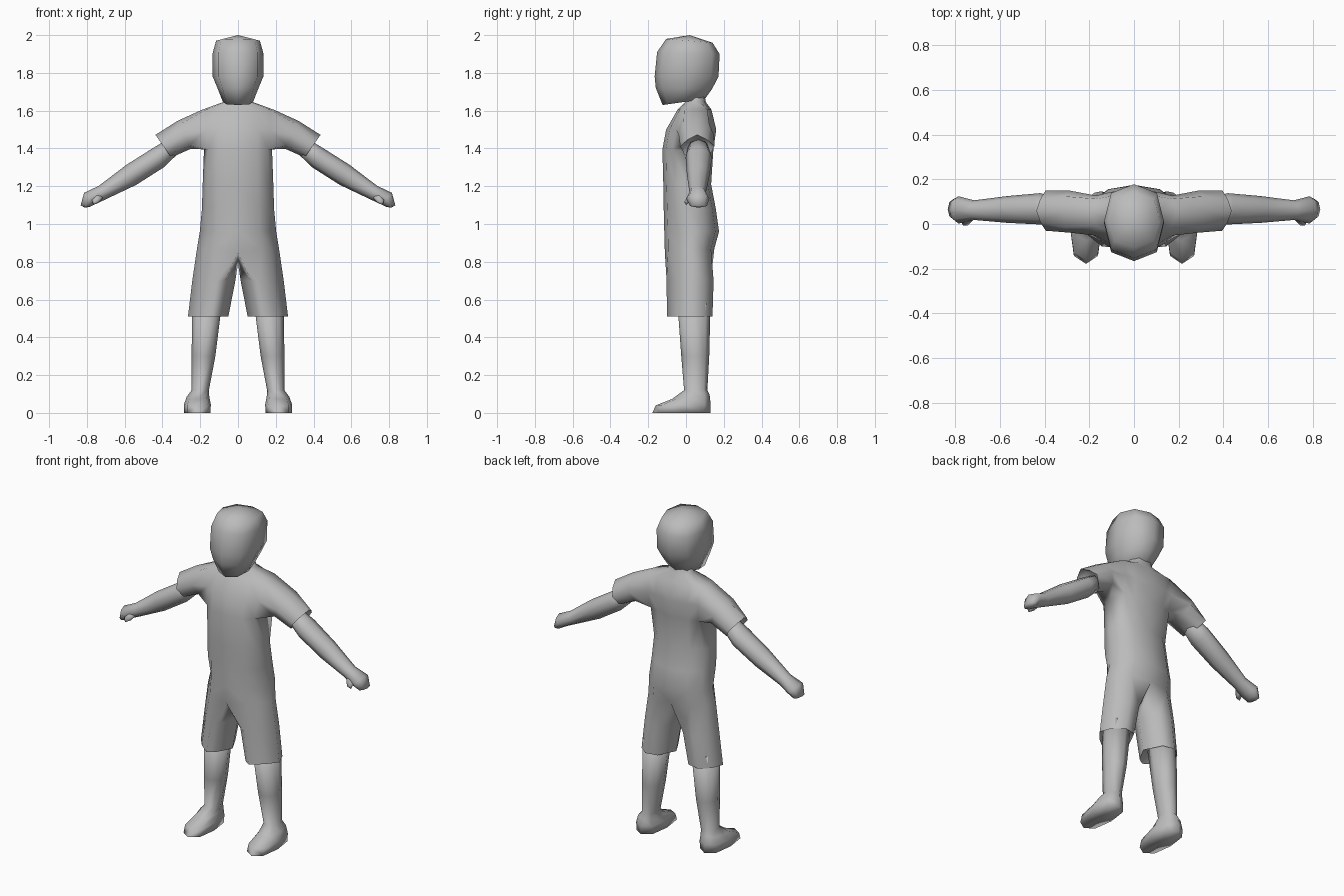
import bpy, bmesh, math
from mathutils import Vector

if "Cube" in bpy.data.objects:
    bpy.data.objects.remove(bpy.data.objects["Cube"])

grey = bpy.data.materials.new("plain_grey")
grey.diffuse_color = (0.5, 0.5, 0.5, 1)
grey.use_nodes = True
grey.node_tree.nodes["Principled BSDF"].inputs["Base Color"].default_value = grey.diffuse_color


def finish(name, bm, mirror=True, angle=100):
    """Turn a bmesh into a smooth object, mirrored across x = 0 when asked."""
    bmesh.ops.recalc_face_normals(bm, faces=bm.faces)
    me = bpy.data.meshes.new(name)
    bm.to_mesh(me)
    bm.free()
    me.materials.append(grey)
    me.shade_smooth()
    me.set_sharp_from_angle(angle=math.radians(angle))
    ob = bpy.data.objects.new(name, me)
    bpy.context.collection.objects.link(ob)
    if mirror:
        mod = ob.modifiers.new("mirror", 'MIRROR')
        mod.use_clip = True
        mod.merge_threshold = 0.002
    return ob


def add(bm, points):
    return [bm.verts.new(p) for p in points]


def bridge(bm, a, b, closed=True, skip=()):
    n = len(a)
    for i in range(n if closed else n - 1):
        if i not in skip:
            j = (i + 1) % n
            bm.faces.new((a[i], a[j], b[j], b[i]))


def cap(bm, ring, tip):
    t = bm.verts.new(tip)
    for i in range(len(ring)):
        bm.faces.new((ring[i], ring[(i + 1) % len(ring)], t))


def oval(c, u, v, n=8, power=1.0):
    """Closed ring around c spanned by half axes u and v; low power is boxier."""
    c, u, v = Vector(c), Vector(u), Vector(v)
    pw = lambda s: math.copysign(abs(s) ** power, s) if abs(s) > 1e-6 else 0.0
    return [c + u * pw(math.cos(2 * math.pi * k / n)) + v * pw(math.sin(2 * math.pi * k / n))
            for k in range(n)]


def loft(bm, rings, start=None, end=None):
    vs = [add(bm, r) for r in rings]
    for a, b in zip(vs, vs[1:]):
        bridge(bm, a, b)
    if start is not None:
        cap(bm, vs[0], start)
    if end is not None:
        cap(bm, vs[-1], end)
    return vs


# Head: octagonal rings (front z, back z, half width, front y, back y)
bm = bmesh.new()
rings = []
for zf, zb, w, yf, yb in [(1.630, 1.662, .080, -.124, .100), (1.72, 1.715, .108, -.160, .138),
                          (1.78, 1.78, .134, -.166, .172), (1.91, 1.90, .134, -.153, .178),
                          (1.98, 1.96, .116, -.105, .140)]:
    rings.append(oval((0, (yf + yb) / 2, (zf + zb) / 2), (w, 0, 0),
                      (0, (yb - yf) / 2, (zb - zf) / 2), power=.78))
loft(bm, rings, (0, .03, 1.655), (0, .02, 2.0))
finish("head", bm, mirror=False)

# Clothes: half torso rings (z, half width, front y, back y), from neck to crotch
bm = bmesh.new()
levels = [(1.70, .065, .005, .095), (1.645, .080, -.005, .105), (1.605, .19, -.045, .135),
          (1.50, .19, -.105, .16), (1.395, .18, -.125, .145), (1.21, .187, -.12, .133),
          (1.08, .191, -.118, .158), (.96, .202, -.115, .175), (.87, .217, -.112, .15)]
torso = []
for z, w, yf, yb in levels:
    ring = []
    for k in range(7):
        t = math.pi * k / 6
        x, y = w * math.sin(t) ** .8 if 0 < k < 6 else 0, -math.cos(t)
        if k == 2 and z < 1:    # slimmer front outer corner at the hips
            x, y = x * .9, y * .85
        if 1.3 < z < 1.62 and k in (2, 4):    # squarer chest and shoulder blades
            y = -.6 if k == 2 else .75
        ring.append((x, (yf + yb) / 2 + (yb - yf) / 2 * y, z - (.02 if z < .9 and k == 0 else 0)))
    torso.append(add(bm, ring))
for i, (a, b) in enumerate(zip(torso, torso[1:])):
    bridge(bm, a, b, closed=False, skip=(2, 3) if i in (2, 3) else ())

# Sleeve grown from the arm hole, peaked on top, with the hem folded inwards and closed
C, B, A = torso[2:5]
last = [A[2], A[3], A[4], B[4], C[4], C[3], C[2], B[2]]
for c, u, ry, peak in [((.285, .055, 1.472), (.035, 0, .074), .094, .9),
                       ((.395, .060, 1.412), (.042, 0, .060), .090, 1.6),
                       ((.365, .064, 1.425), (.028, 0, .045), .062, 1.0)]:
    low, high = (oval(c, (-u[0], 0, -u[2]), (0, ry, 0), power=p) for p in (.8, peak))
    ring = add(bm, [high[k] if 3 <= k <= 5 else low[k] for k in range(8)])
    ring = ring[-1:] + ring[:-1]
    bridge(bm, last, ring)
    last = ring
cap(bm, last, (.36, .064, 1.42))

# Shorts leg, split from the torso by a crotch point, hem folded inwards and closed
last = torso[-1] + add(bm, [(0, .03, .79)])
corners = [(-35, .92), (-8, 1), (45, .74), (90, 1), (130, .94), (170, 1), (210, 1), (270, 1)]
for z, cx, rx, cy, ry in [(.70, .128, .114, .022, .126), (.51, .158, .107, .02, .122),
                          (.54, .162, .080, .04, .088)]:
    ring = []
    for deg, s in corners:
        a = math.radians(deg)
        ring.append((cx + s * rx * math.sin(a), cy - s * ry * math.cos(a), z))
    ring = add(bm, ring)
    bridge(bm, last, ring)
    last = ring
cap(bm, last, (.163, .04, .55))
finish("shirt_and_shorts", bm)

# Arm and hand: centre, half thickness across, half depth in y
bm = bmesh.new()
loft(bm, [oval(c, u, (0, ry, 0)) for c, u, ry in [
    ((.345, .065, 1.41), (.025, 0, .040), .055),
    ((.42, .068, 1.352), (.027, 0, .052), .070),
    ((.565, .065, 1.26), (.026, 0, .053), .060),
    ((.715, .062, 1.168), (.022, 0, .034), .044),
    ((.785, .063, 1.135), (.030, 0, .030), .061),
    ((.808, .066, 1.095), (.025, 0, .004), .045)]],
    (.33, .065, 1.42), (.81, .066, 1.086))
finish("arm", bm)

# Thumb
bm = bmesh.new()
loft(bm, [oval((.735, .035, 1.158), (.024, 0, .015), (0, .024, .012), 6),
          oval((.754, .010, 1.122), (.020, 0, .006), (0, .020, .006), 6)],
     (.73, .04, 1.165), (.765, .0, 1.10))
finish("thumb", bm)

# Leg and shoe: z, centre x, half width, front y, back y, slope of the ring, boxiness
bm = bmesh.new()
rings = []
for z, cx, rx, yf, yb, dz, p in [(.58, .163, .078, -.045, .13, 0, 1),
                                 (.30, .183, .063, -.025, .123, 0, 1),
                                 (.12, .200, .046, -.01, .113, 0, 1),
                                 (.085, .212, .060, -.075, .125, .012, .9),
                                 (.045, .215, .071, -.160, .13, .005, .75),
                                 (0, .215, .070, -.178, .13, 0, .75)]:
    rings.append(oval((cx, (yf + yb) / 2, z), (rx, 0, 0), (0, (yb - yf) / 2, dz), 8, p))
loft(bm, rings, (.163, .04, .58), (.215, -.02, 0))
finish("leg_and_shoe", bm)
